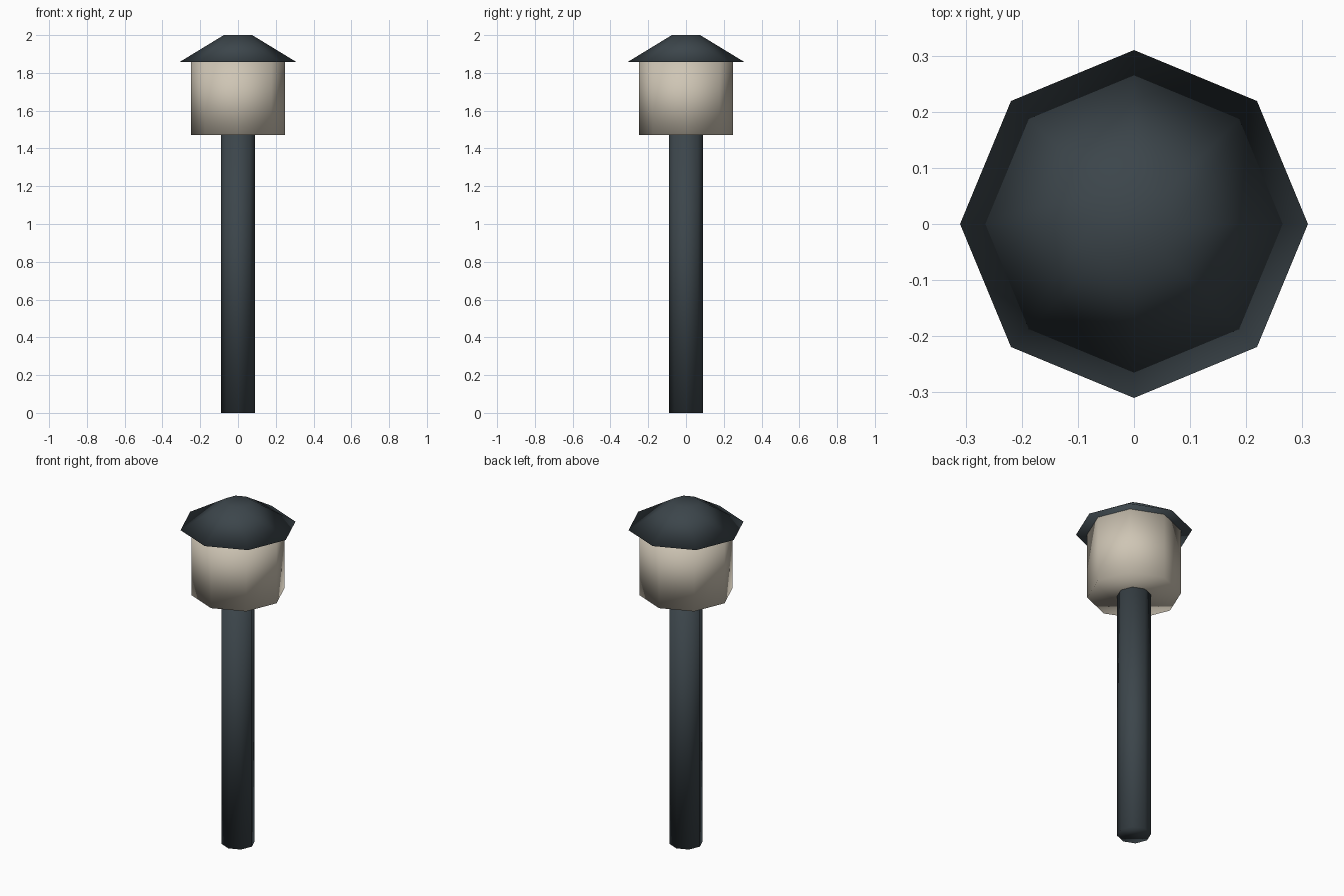
import bpy

if "Cube" in bpy.data.objects:
    bpy.data.objects.remove(bpy.data.objects["Cube"])


def material(name, color):
    m = bpy.data.materials.new(name)
    m.diffuse_color = (*color, 1)
    m.use_nodes = True
    m.node_tree.nodes["Principled BSDF"].inputs["Base Color"].default_value = m.diffuse_color
    return m


def octagonal_part(name, r_bottom, r_top, z0, z1, mat):
    """Eight-sided capped frustum, vertices on the axes, smooth shaded."""
    bpy.ops.mesh.primitive_cone_add(vertices=8, radius1=r_bottom, radius2=r_top,
                                    depth=z1 - z0, location=(0, 0, (z0 + z1) / 2))
    ob = bpy.context.object
    ob.name = name
    ob.data.materials.append(mat)
    bpy.ops.object.shade_smooth()
    return ob


dark_metal = material("dark_metal", (0.045, 0.06, 0.07))
warm_glass = material("warm_glass", (0.62, 0.56, 0.46))

# Post, lamp body and sloping roof
octagonal_part("post", 0.09, 0.09, 0.0, 1.47, dark_metal)
octagonal_part("lamp_body", 0.25, 0.25, 1.47, 1.857, warm_glass)
octagonal_part("roof_cap", 0.31, 0.075, 1.857, 2.0, dark_metal)
